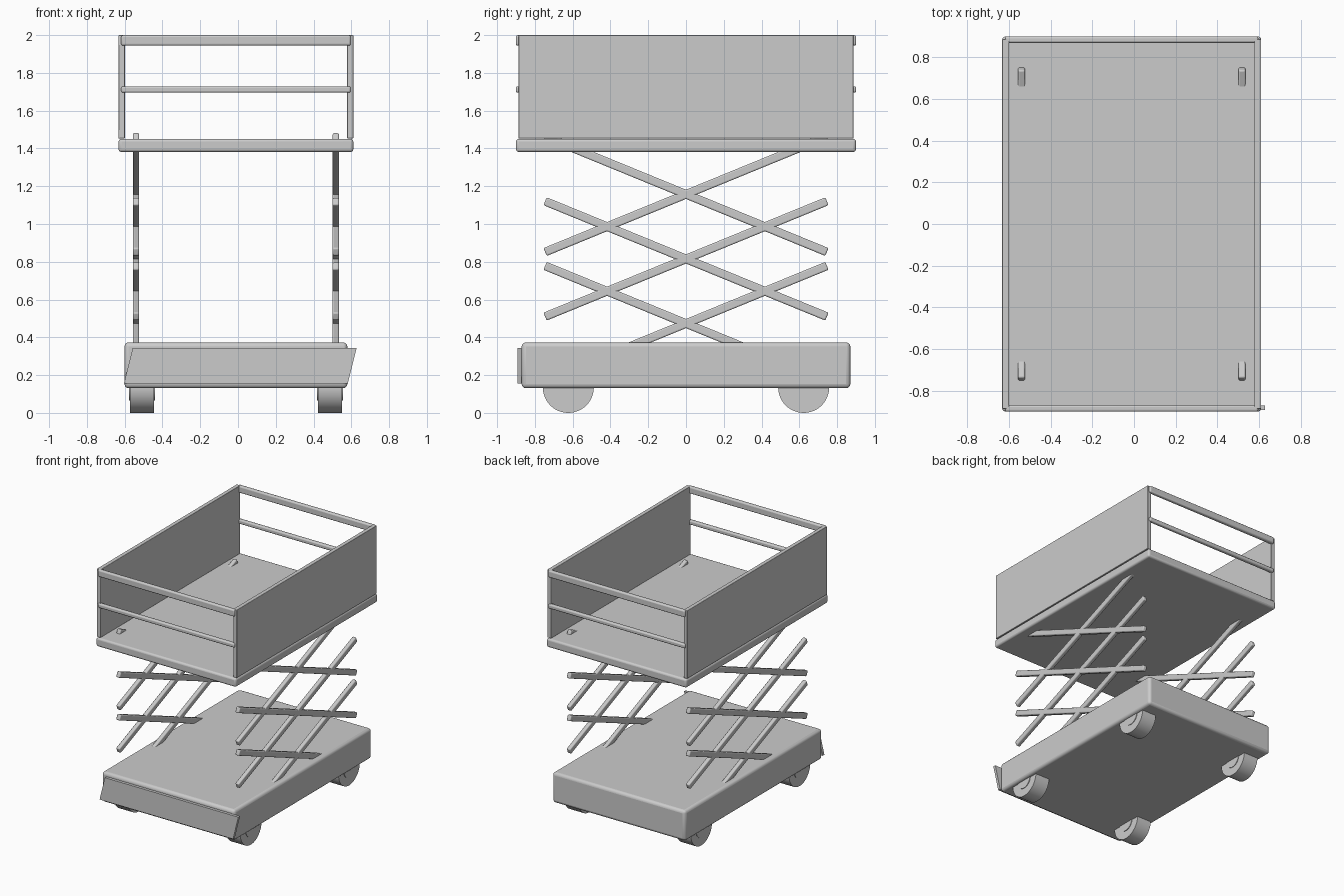
import bpy, bmesh, math
from mathutils import Matrix

if "Cube" in bpy.data.objects:
    bpy.data.objects.remove(bpy.data.objects["Cube"])

CX = -0.011  # centre line of the lift


def finish(obj, bevel=0.0, segments=3):
    if bevel:
        m = obj.modifiers.new("bevel", 'BEVEL')
        m.width = bevel
        m.segments = segments
        m.limit_method = 'ANGLE'
    bpy.ops.object.select_all(action='DESELECT')
    obj.select_set(True)
    bpy.context.view_layer.objects.active = obj
    bpy.ops.object.shade_smooth_by_angle(angle=math.radians(35))
    return obj


def box(name, centre, size, bevel=0.0, rot_x=0.0, shear=0.0):
    bm = bmesh.new()
    bmesh.ops.create_cube(bm, size=1.0)
    for v in bm.verts:
        v.co = [c * s for c, s in zip(v.co, size)]
        v.co.x += shear * v.co.z
    bmesh.ops.transform(bm, matrix=Matrix.Rotation(rot_x, 4, 'X'), verts=bm.verts)
    mesh = bpy.data.meshes.new(name)
    bm.to_mesh(mesh)
    bm.free()
    obj = bpy.data.objects.new(name, mesh)
    obj.location = centre
    bpy.context.collection.objects.link(obj)
    return finish(obj, bevel)


def cylinder(name, centre, radius, width, bevel=0.0):
    bpy.ops.mesh.primitive_cylinder_add(vertices=48, radius=radius, depth=width,
                                        location=centre, rotation=(0, math.pi / 2, 0))
    obj = bpy.context.object
    obj.name = name
    return finish(obj, bevel)


# Chassis and skewed front plate
box("chassis", (CX, 0, 0.252), (1.18, 1.74, 0.243), 0.022)
box("front_plate", (0.012, -0.882, 0.25), (1.185, 0.022, 0.188), shear=0.25)

# Wheels with slightly raised hubs
for sx in (-1, 1):
    for sy in (-1, 1):
        c = (CX + sx * 0.498, sy * 0.623, 0.135)
        cylinder("wheel", c, 0.135, 0.128)
        cylinder("wheel_hub", c, 0.07, 0.138)

# Scissor arms: three crossed pairs on each side
angle = math.atan2(0.61, 1.49)
for sx in (-1, 1):
    for level in range(3):
        for tilt in (-1, 1):
            box("scissor_arm", (CX + sx * 0.529, 0, 0.473 + 0.342 * level),
                (0.034, 1.612, 0.045), 0.008, rot_x=tilt * angle)

# Platform deck
box("platform", (CX, 0, 1.416), (1.243, 1.8, 0.07), 0.015)

# Side panels, and front and back rails
for s in (-1, 1):
    box("side_panel", (CX + s * 0.605, 0, 1.726), (0.033, 1.774, 0.547), 0.004)
    box("top_rail", (CX, s * 0.885, 1.972), (1.215, 0.032, 0.055), 0.01)
    box("middle_rail", (CX, s * 0.885, 1.712), (1.215, 0.032, 0.034), 0.01)
